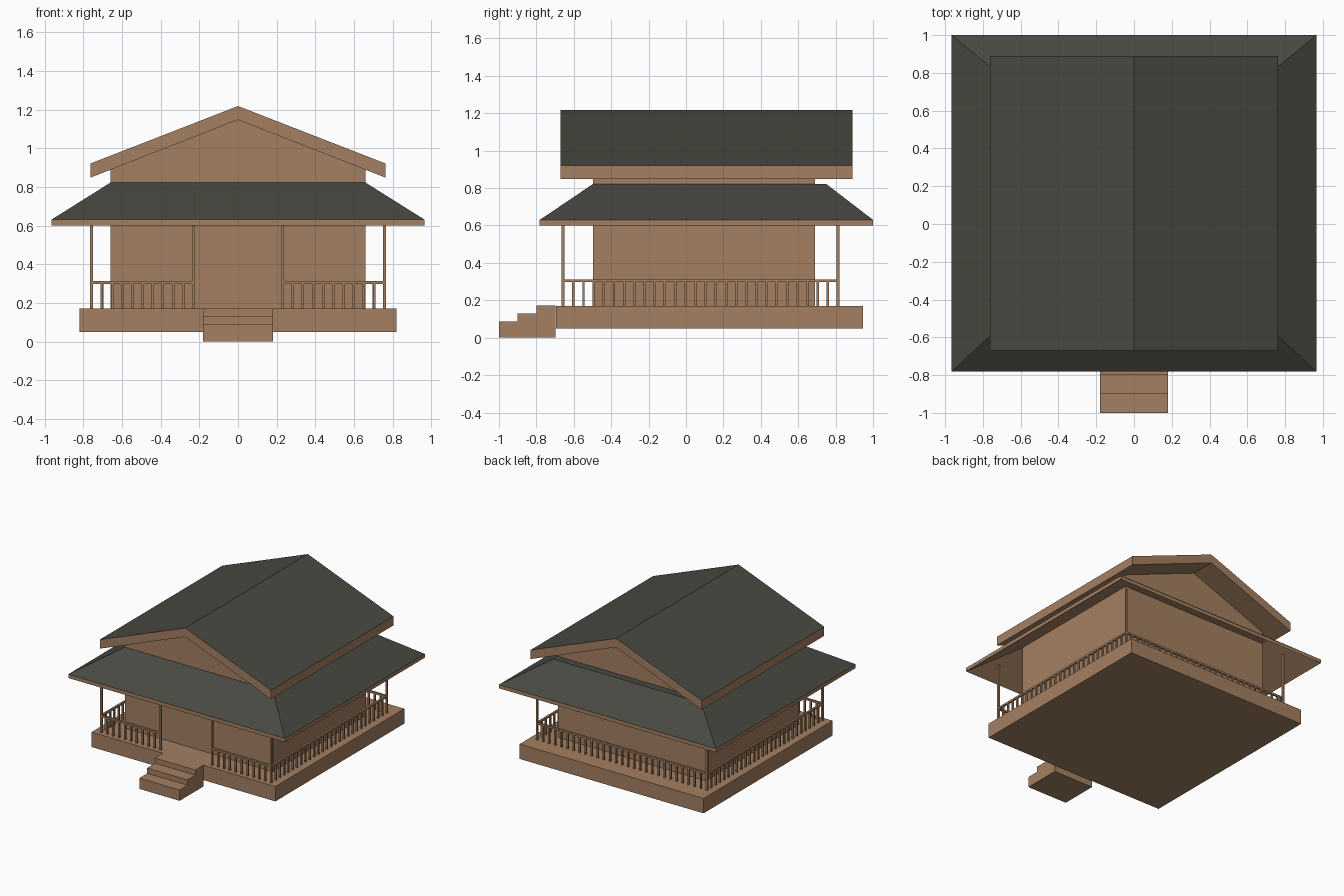
import bpy, bmesh

if "Cube" in bpy.data.objects:
    bpy.data.objects.remove(bpy.data.objects["Cube"])


def material(name, rgb):
    m = bpy.data.materials.new(name)
    m.diffuse_color = (*rgb, 1)
    m.use_nodes = True
    m.node_tree.nodes["Principled BSDF"].inputs["Base Color"].default_value = m.diffuse_color
    return m


WOOD = material("brown wood", (0.37, 0.215, 0.12))
ROOF = material("dark roof", (0.064, 0.066, 0.054))


def finish(name, bm, roof=False):
    """Make an object; on roofs the upward faces get the dark colour."""
    bmesh.ops.recalc_face_normals(bm, faces=bm.faces)
    bm.normal_update()
    if roof:
        for f in bm.faces:
            f.material_index = int(f.normal.z > 0.2)
    me = bpy.data.meshes.new(name)
    bm.to_mesh(me)
    bm.free()
    me.materials.append(WOOD)
    me.materials.append(ROOF)
    ob = bpy.data.objects.new(name, me)
    bpy.context.collection.objects.link(ob)
    return ob


def add_box(bm, x0, x1, y0, y1, z0, z1):
    vs = bmesh.ops.create_cube(bm, size=1)["verts"]
    for v in vs:
        v.co = (x1 if v.co.x > 0 else x0, y1 if v.co.y > 0 else y0, z1 if v.co.z > 0 else z0)


def box(name, *dims):
    bm = bmesh.new()
    add_box(bm, *dims)
    return finish(name, bm)


def prism(name, pts, to_3d, a, b, roof=False):
    """Extrude a flat profile between two positions."""
    bm = bmesh.new()
    ends = [[bm.verts.new(to_3d(p, q, t)) for p, q in pts] for t in (a, b)]
    n = len(pts)
    for i in range(n):
        j = (i + 1) % n
        bm.faces.new((ends[0][i], ends[0][j], ends[1][j], ends[1][i]))
    for e in ends:
        bm.faces.new(e)
    return finish(name, bm, roof)


def along_y(p, q, t):
    return (p, t, q)


def along_x(p, q, t):
    return (t, p, q)


# Platform and front steps
box("platform", -0.82, 0.82, -0.695, 0.947, 0.05, 0.17)
prism("front_steps", [(-1, 0), (-1, 0.087), (-0.9, 0.087), (-0.9, 0.13),
                      (-0.8, 0.13), (-0.8, 0.172), (-0.697, 0.172), (-0.697, 0)],
      along_x, -0.18, 0.18)

# House body with gable ends
prism("house_body", [(-0.66, 0.165), (0.66, 0.165), (0.66, 0.895), (0, 1.152), (-0.66, 0.895)],
      along_y, -0.497, 0.69)

# Upper gable roof
prism("gable_roof", [(-0.763, 0.848), (0, 1.147), (0.763, 0.848),
                     (0.763, 0.921), (0, 1.218), (-0.763, 0.921)],
      along_y, -0.67, 0.89, roof=True)

# Lower hipped roof, from the top of its underside round to its top edge
bm = bmesh.new()
rings = []
for x, y0, y1, z in [(0.66, -0.497, 0.75, 0.79), (0.966, -0.782, 1.0, 0.60),
                     (0.966, -0.782, 1.0, 0.63), (0.66, -0.497, 0.75, 0.822)]:
    rings.append([bm.verts.new(c) for c in ((-x, y0, z), (x, y0, z), (x, y1, z), (-x, y1, z))])
for r, s in zip(rings, rings[1:]):
    for i in range(4):
        j = (i + 1) % 4
        bm.faces.new((r[i], r[j], s[j], s[i]))
bm.faces.new(rings[0])
bm.faces.new(rings[-1])
finish("hipped_skirt_roof", bm, roof=True)

# Porch posts
PX, PF, PB, GX = 0.757, -0.657, 0.813, 0.23
H = 0.0075
for i, (x, y) in enumerate([(-PX, PF), (-GX, PF), (GX, PF), (PX, PF), (-PX, PB), (PX, PB)]):
    box(f"porch_post_{i + 1}", x - H, x + H, y - H, y + H, 0.165, 0.675)


# Railings with evenly spaced balusters
def railing(name, a, b, count):
    bm = bmesh.new()
    add_box(bm, min(a[0], b[0]) - H, max(a[0], b[0]) + H,
            min(a[1], b[1]) - H, max(a[1], b[1]) + H, 0.297, 0.312)
    r = 0.0065
    for k in range(1, count):
        t = k / count
        x, y = a[0] + (b[0] - a[0]) * t, a[1] + (b[1] - a[1]) * t
        add_box(bm, x - r, x + r, y - r, y + r, 0.165, 0.3)
    return finish(name, bm)


railing("front_left_railing", (-PX, PF), (-GX, PF), 10)
railing("front_right_railing", (GX, PF), (PX, PF), 10)
railing("left_railing", (-PX, PF), (-PX, PB), 27)
railing("right_railing", (PX, PF), (PX, PB), 27)
railing("back_railing", (-PX, PB), (PX, PB), 28)
